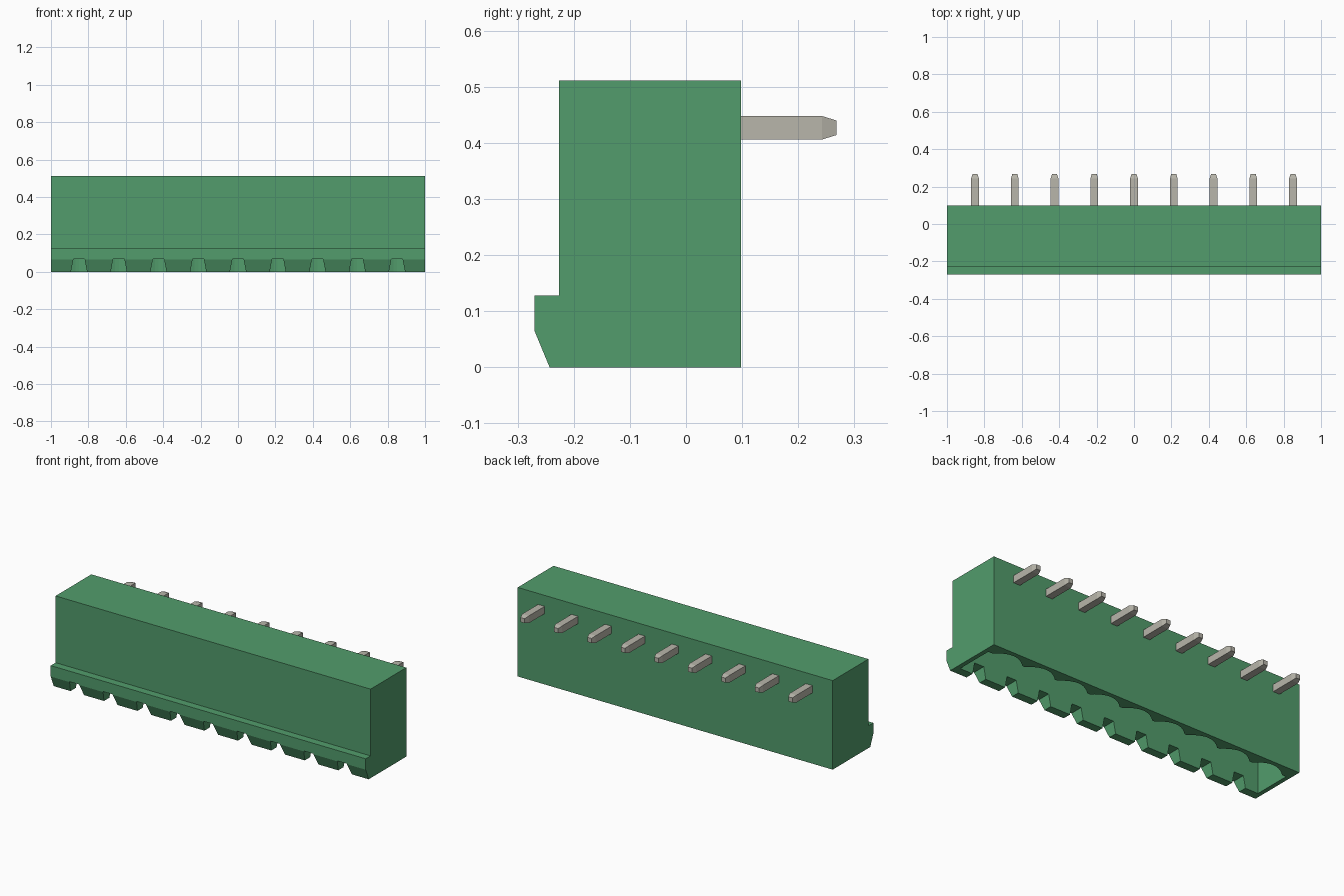
import bpy, bmesh, math
from mathutils import Vector

default = bpy.data.objects.get("Cube")
if default:
    bpy.data.objects.remove(default, do_unlink=True)

POLES = 9
PITCH = 0.2125
pole_x = [(i - (POLES - 1) / 2) * PITCH for i in range(POLES)]


def material(name, colour):
    m = bpy.data.materials.new(name)
    m.use_nodes = True
    m.diffuse_color = colour
    m.node_tree.nodes["Principled BSDF"].inputs["Base Color"].default_value = colour
    return m


green = material("green plastic", (0.085, 0.335, 0.15, 1))
metal = material("tinned metal", (0.48, 0.465, 0.405, 1))


def prism(bm, outline, offset):
    """Extrude a closed outline of 3D points along an offset."""
    face = bm.faces.new([bm.verts.new(p) for p in outline])
    made = bmesh.ops.extrude_face_region(bm, geom=[face])["geom"]
    moved = [v for v in made if isinstance(v, bmesh.types.BMVert)]
    bmesh.ops.translate(bm, verts=moved, vec=Vector(offset))
    return moved


def finish(bm, name, mat):
    bmesh.ops.recalc_face_normals(bm, faces=bm.faces)
    mesh = bpy.data.meshes.new(name)
    bm.to_mesh(mesh)
    bm.free()
    mesh.materials.append(mat)
    obj = bpy.data.objects.new(name, mesh)
    bpy.context.collection.objects.link(obj)
    return obj


def cut(target, cutter):
    mod = target.modifiers.new("cut", "BOOLEAN")
    mod.operation = "DIFFERENCE"
    mod.solver = "EXACT"
    mod.object = cutter
    bpy.context.view_layer.objects.active = target
    bpy.ops.object.modifier_apply(modifier=mod.name)
    bpy.data.objects.remove(cutter, do_unlink=True)


# Housing: side profile with a chamfered lip along the front
side = [(0.098, 0), (0.098, 0.511), (-0.226, 0.511), (-0.226, 0.128),
        (-0.27, 0.128), (-0.27, 0.065), (-0.243, 0)]
bm = bmesh.new()
prism(bm, [(-1, y, z) for y, z in side], (2, 0, 0))
housing = finish(bm, "housing", green)

# Plug cavity: open below, scalloped along the rear wall
END, FRONT, REAR, BULGE, HALF, STEPS = 0.975, -0.195, 0.025, 0.048, 0.098, 10
outline = [(END, FRONT), (-END, FRONT), (-END, REAR)]
for x in pole_x:
    for i in range(STEPS + 1):
        t = 2 * i / STEPS - 1
        outline.append((x + t * HALF, REAR + BULGE * (1 - t * t)))
outline.append((END, REAR))
bm = bmesh.new()
prism(bm, [(x, y, -0.1) for x, y in outline], (0, 0, 0.46))
cut(housing, finish(bm, "cavity_cutter", green))

# Tapered notches through the front wall, one per pole
bm = bmesh.new()
for x in pole_x:
    notch = [(-0.047, -0.02), (0.047, -0.02), (0.03, 0.068), (-0.03, 0.068)]
    prism(bm, [(x + dx, -0.4, z) for dx, z in notch], (0, 0.3, 0))
cut(housing, finish(bm, "notch_cutter", green))

# Contacts: a post inside the cavity and a tapered lead out of the back
W, Z, POST_Y = 0.021, 0.427, -0.07
for n, x in enumerate(pole_x, 1):
    bm = bmesh.new()
    square = [(-W, -W), (W, -W), (W, W), (-W, W)]
    prism(bm, [(x + a, POST_Y + b, Z + W) for a, b in square], (0, 0, -0.28))
    tip = prism(bm, [(x + a, POST_Y + W, Z + b) for a, b in square],
                (0, 0.242 - POST_Y - W, 0))
    end = next(f for f in bm.faces if set(f.verts) == set(tip))
    made = bmesh.ops.extrude_face_region(bm, geom=[end])["geom"]
    bmesh.ops.delete(bm, geom=[end], context="FACES_ONLY")
    for v in made:
        if isinstance(v, bmesh.types.BMVert):
            v.co = (x + (v.co.x - x) * 0.62, 0.268, Z + (v.co.z - Z) * 0.62)
    finish(bm, f"contact_pin_{n}", metal)
